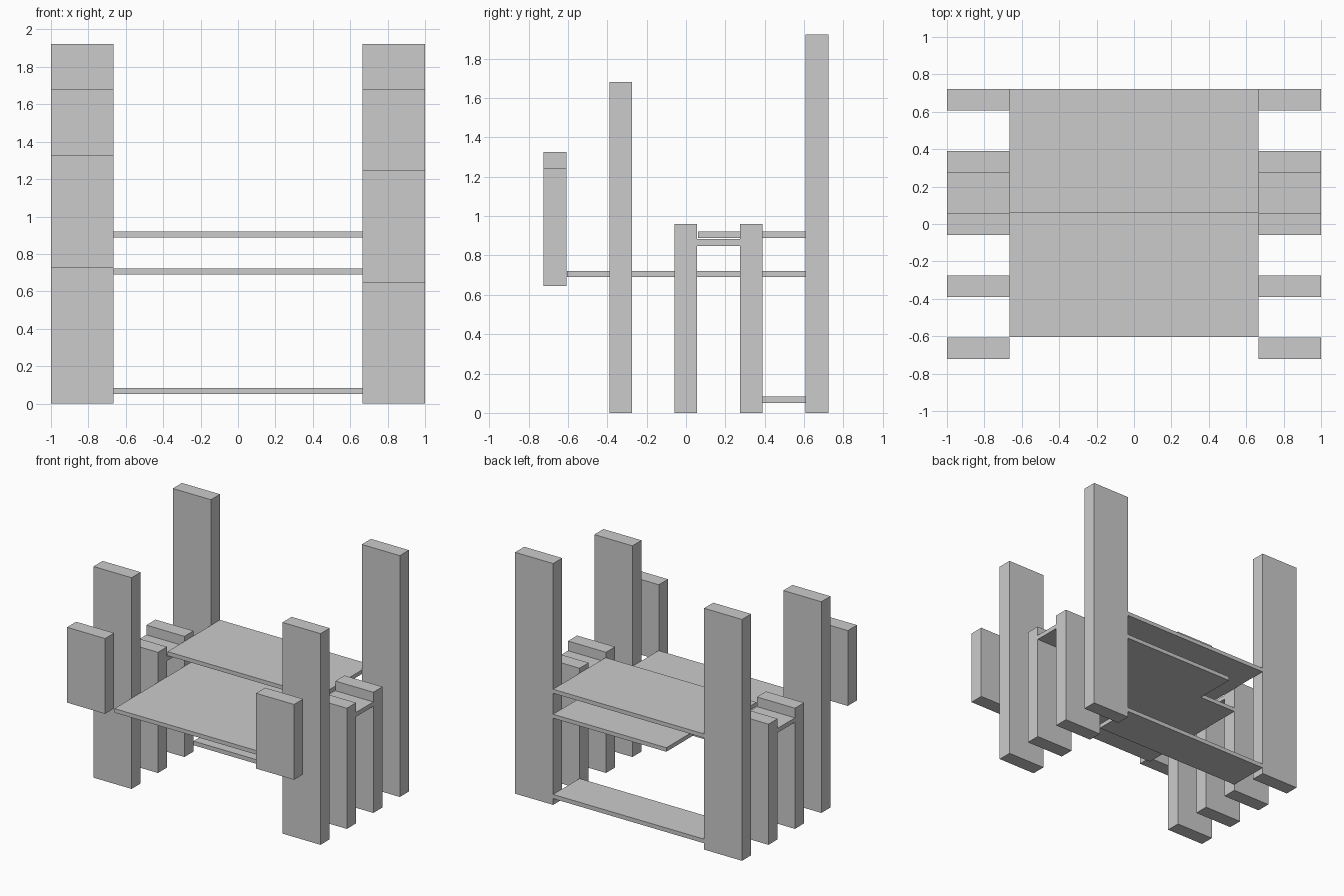
import bpy, bmesh

if "Cube" in bpy.data.objects:
    bpy.data.objects.remove(bpy.data.objects["Cube"])

IN, OUT = 0.665, 1.0      # inner and outer x of the side planks


def prism(name, outline, z0, z1):
    """Extrude a flat x/y outline from z0 up to z1."""
    bm = bmesh.new()
    face = bm.faces.new([bm.verts.new((x, y, z0)) for x, y in outline])
    top = bmesh.ops.extrude_face_region(bm, geom=[face])["geom"]
    for v in top:
        if isinstance(v, bmesh.types.BMVert):
            v.co.z = z1
    bmesh.ops.recalc_face_normals(bm, faces=bm.faces)
    mesh = bpy.data.meshes.new(name)
    bm.to_mesh(mesh)
    bm.free()
    obj = bpy.data.objects.new(name, mesh)
    bpy.context.collection.objects.link(obj)
    return obj


def box(name, x0, x1, y0, y1, z0, z1):
    return prism(name, [(x0, y0), (x1, y0), (x1, y1), (x0, y1)], z0, z1)


# Mirrored side planks: name, y range, z range
side_parts = [
    ("back_post", 0.608, 0.723, 0.0, 1.922),
    ("rear_short_post", 0.275, 0.39, 0.0, 0.961),
    ("middle_short_post", -0.058, 0.057, 0.0, 0.961),
    ("front_post", -0.39, -0.275, 0.0, 1.682),
    ("arm_bridge", 0.057, 0.275, 0.849, 0.884),
]
for side, s in (("left", -1), ("right", 1)):
    xa, xb = sorted((s * IN, s * OUT))
    for name, y0, y1, z0, z1 in side_parts:
        box(f"{side}_{name}", xa, xb, y0, y1, z0, z1)

# Raised front panels, at different heights on each side
box("left_front_panel", -OUT, -IN, -0.723, -0.608, 0.725, 1.325)
box("right_front_panel", IN, OUT, -0.723, -0.608, 0.645, 1.245)

# Main deck with a notch in its back left corner
prism("main_deck", [(-IN, -0.605), (IN, -0.605), (IN, 0.723), (-0.333, 0.723),
                    (-0.333, 0.39), (-IN, 0.39)], 0.69, 0.722)

# Upper shelf and low back shelf
box("upper_shelf", -IN, IN, 0.062, 0.723, 0.889, 0.921)
box("low_back_shelf", -IN, IN, 0.39, 0.723, 0.05, 0.083)
